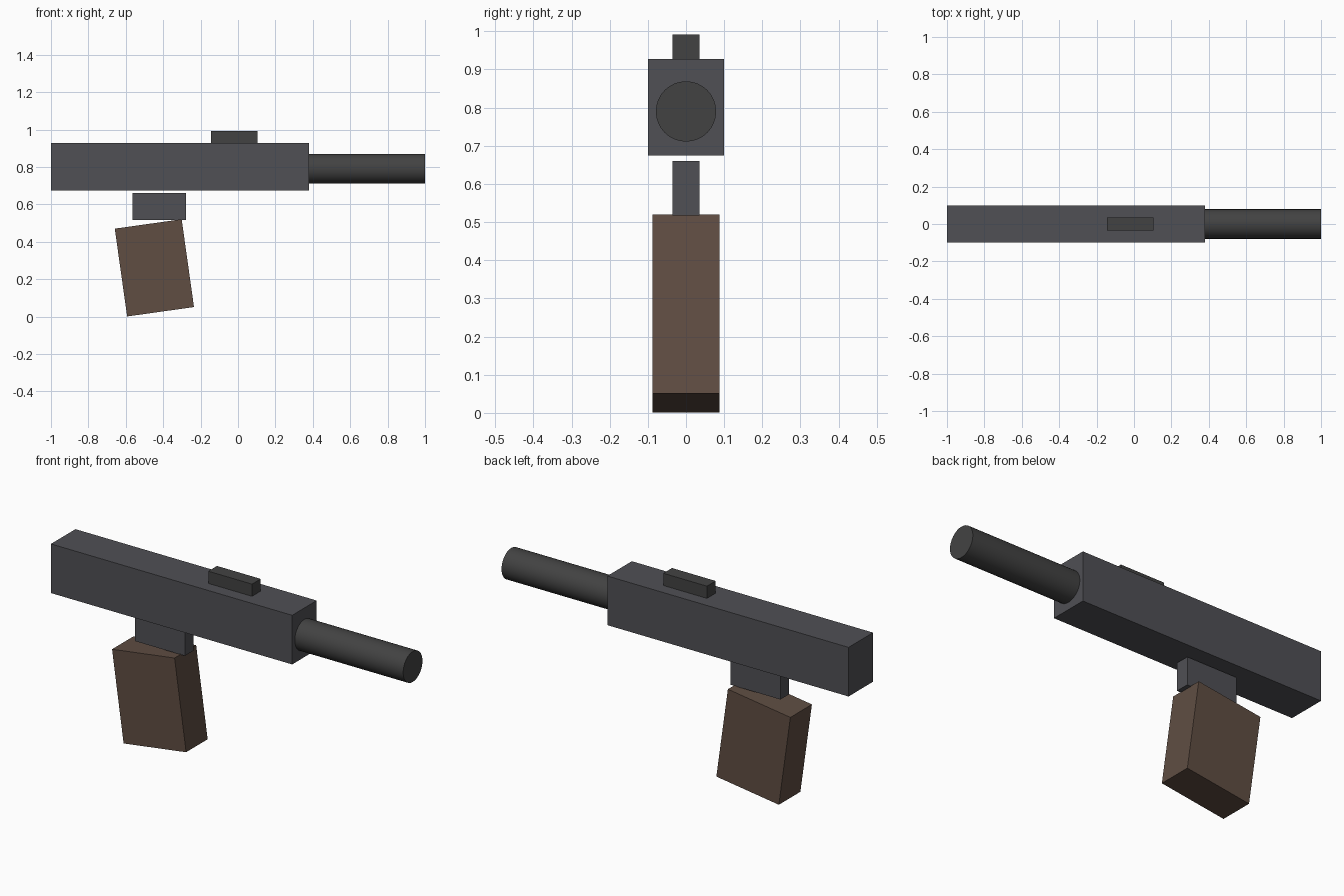
import bpy
from math import radians

if "Cube" in bpy.data.objects:
    bpy.data.objects.remove(bpy.data.objects["Cube"])


def material(name, rgb):
    m = bpy.data.materials.new(name)
    m.diffuse_color = (*rgb, 1)
    m.use_nodes = True
    m.node_tree.nodes["Principled BSDF"].inputs["Base Color"].default_value = m.diffuse_color
    return m


steel = material("steel", (0.08, 0.08, 0.09))
dark = material("dark_metal", (0.055, 0.055, 0.055))
brown = material("brown_grip", (0.115, 0.075, 0.055))


def box(name, center, size, mat, tilt=0):
    bpy.ops.mesh.primitive_cube_add(size=1, location=center)
    ob = bpy.context.object
    ob.name = name
    ob.scale = size
    bpy.ops.object.transform_apply(location=False, rotation=False, scale=True)
    ob.rotation_euler.y = radians(tilt)
    ob.data.materials.append(mat)
    return ob


# Main body, top sight and the neck that hangs below the body
box("body", (-0.31, 0, 0.801), (1.38, 0.2, 0.254), steel)
box("sight", (-0.02, 0, 0.959), (0.25, 0.071, 0.064), dark)
box("neck", (-0.422, 0, 0.589), (0.286, 0.071, 0.143), steel)

# Tilted handle
box("handle", (-0.447, 0, 0.2605), (0.361, 0.176, 0.474), brown, tilt=-8)

# Round barrel along x
bpy.ops.mesh.primitive_cylinder_add(vertices=32, radius=0.079, depth=0.62,
                                    location=(0.69, 0, 0.79),
                                    rotation=(0, radians(90), 0))
barrel = bpy.context.object
barrel.name = "barrel"
barrel.data.materials.append(dark)
bpy.ops.object.shade_smooth_by_angle()
